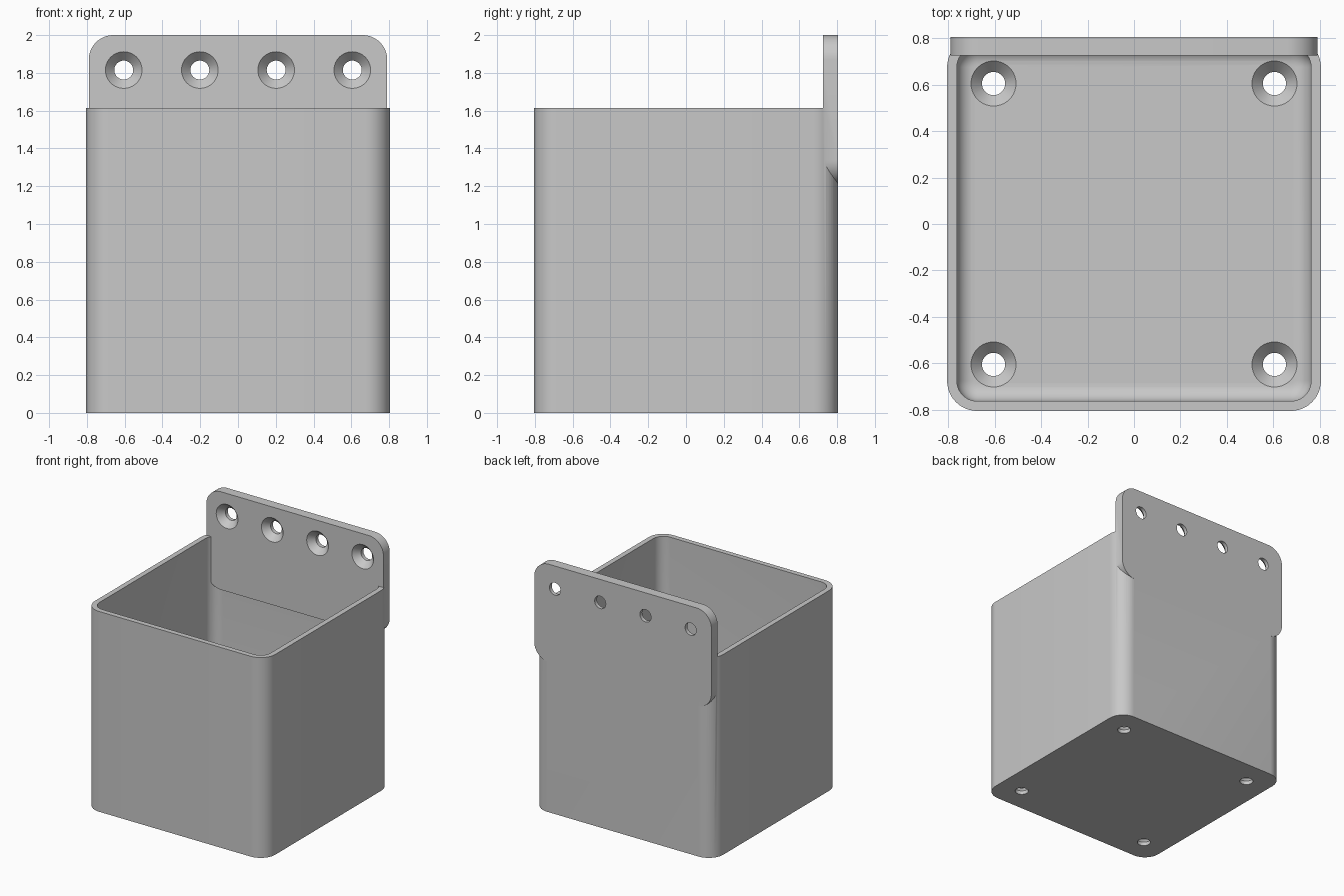
import bpy, bmesh, math
from mathutils import Matrix

cube = bpy.data.objects.get("Cube")
if cube:
    bpy.data.objects.remove(cube, do_unlink=True)

HALF, RIM, WALL, RADIUS = 0.805, 1.615, 0.042, 0.13
FLOOR = PLATE = 0.08
SEGS = 12

grey = bpy.data.materials.new("plain_grey")
grey.use_nodes = True
COLOUR = (0.58, 0.58, 0.58, 1)
grey.diffuse_color = COLOUR
grey.node_tree.nodes["Principled BSDF"].inputs["Base Color"].default_value = COLOUR


def rounded_rect(hx, hy, r):
    """Outline points of a rounded rectangle, counter-clockwise."""
    pts = []
    for q, (sx, sy) in enumerate(((1, 1), (-1, 1), (-1, -1), (1, -1))):
        for i in range(SEGS + 1):
            a = (q + i / SEGS) * math.pi / 2
            pts.append((sx * (hx - r) + r * math.cos(a), sy * (hy - r) + r * math.sin(a)))
    return pts


def loft(name, loops, matrix=Matrix()):
    """Closed solid skinned through a list of (outline, height)."""
    bm = bmesh.new()
    rings = [[bm.verts.new((x, y, z)) for x, y in outline] for outline, z in loops]
    for a, b in zip(rings, rings[1:]):
        for i in range(len(a)):
            j = (i + 1) % len(a)
            bm.faces.new((a[i], a[j], b[j], b[i]))
    bm.faces.new(rings[0][::-1])
    bm.faces.new(rings[-1])
    bmesh.ops.transform(bm, matrix=matrix, verts=bm.verts)
    bmesh.ops.recalc_face_normals(bm, faces=bm.faces)
    mesh = bpy.data.meshes.new(name)
    bm.to_mesh(mesh)
    bm.free()
    mesh.materials.append(grey)
    obj = bpy.data.objects.new(name, mesh)
    bpy.context.collection.objects.link(obj)
    return obj


def circle(r, n=40):
    return [(r * math.cos(i * math.tau / n), r * math.sin(i * math.tau / n)) for i in range(n)]


def screw_cutter(matrix):
    """Countersunk screw hole, its wide mouth at local z = 0 facing +z."""
    mouth, bore, depth = 0.097, 0.05, 0.05
    return loft("screw_hole_cutter", [(circle(bore), -0.12), (circle(bore), -depth),
                                      (circle(mouth), 0), (circle(mouth), 0.03)], matrix)


def combine(target, tool, operation):
    mod = target.modifiers.new(tool.name, "BOOLEAN")
    mod.operation, mod.solver, mod.object = operation, "EXACT", tool
    bpy.context.view_layer.objects.active = target
    bpy.ops.object.modifier_apply(modifier=mod.name)
    bpy.data.objects.remove(tool, do_unlink=True)


# Open box: outer wall, rim, inner wall, filleted floor
inner, inner_r, fillet = HALF - WALL, RADIUS - WALL, 0.075
outer_loop = rounded_rect(HALF, HALF, RADIUS)
loops = [(outer_loop, 0), (outer_loop, RIM), (rounded_rect(inner, inner, inner_r), RIM)]
for i in range(9):
    a = i / 8 * math.pi / 2
    d = fillet * (1 - math.cos(a))
    loops.append((rounded_rect(inner - d, inner - d, inner_r - d),
                  FLOOR + fillet * (1 - math.sin(a))))
box = loft("wall_mounted_box", loops)

# Mounting plate, flush with the back and rising above the rim
top, bottom = 2.0, 1.21
upright = Matrix.Rotation(math.pi / 2, 4, "X")
outline = rounded_rect(0.79, (top - bottom) / 2, RADIUS)
plate = loft("mounting_plate", [(outline, 0), (outline, PLATE)],
             Matrix.Translation((0, HALF, (top + bottom) / 2)) @ upright)
combine(box, plate, "UNION")

# Screw holes along the plate
for x in (-0.605, -0.202, 0.202, 0.605):
    combine(box, screw_cutter(Matrix.Translation((x, HALF - PLATE, 1.815)) @ upright), "DIFFERENCE")

# Screw holes in the floor corners
for x in (-0.605, 0.605):
    for y in (-0.605, 0.605):
        combine(box, screw_cutter(Matrix.Translation((x, y, FLOOR))), "DIFFERENCE")

bpy.ops.object.select_all(action="DESELECT")
box.select_set(True)
bpy.context.view_layer.objects.active = box
bpy.ops.object.shade_smooth_by_angle(angle=math.radians(30))
